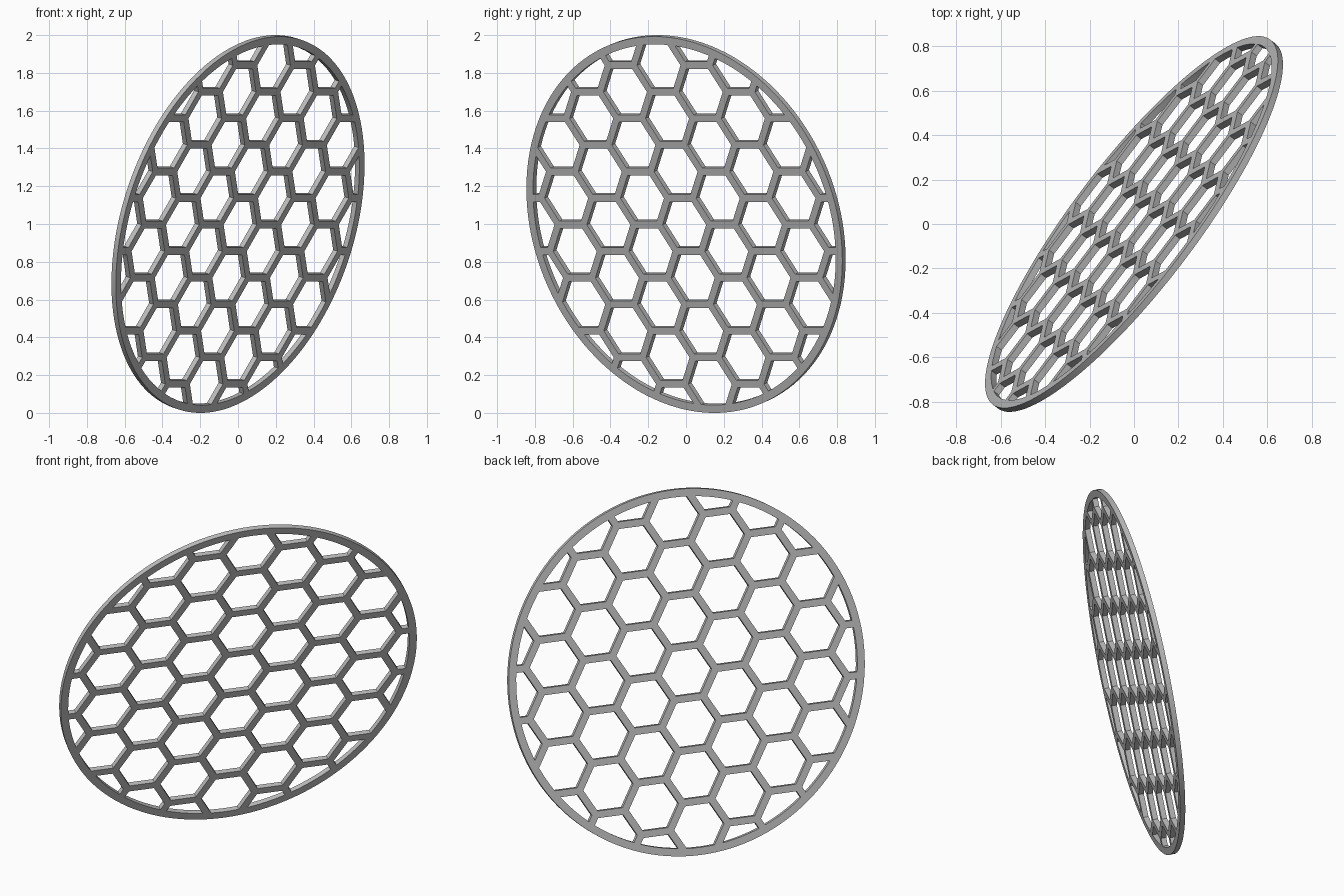
import bpy, bmesh
from math import cos, sin, pi, sqrt
from mathutils import Matrix, Vector

if "Cube" in bpy.data.objects:
    bpy.data.objects.remove(bpy.data.objects["Cube"], do_unlink=True)

RADIUS, RIM, THICK = 1.031, 0.043, 0.03
SIDE, BAR = 0.168, 0.04             # honeycomb cell side and bar width
SEGMENTS = 128

# Disc orientation: across is level, up climbs the disc, normal faces front right
normal = Vector((0.7694, -0.5847, -0.257)).normalized()
across = Vector((-normal.y, normal.x, 0)).normalized()
up = normal.cross(across)
placement = Matrix.Translation((0, 0, 1)) @ Matrix((across, up, normal)).transposed().to_4x4()

grey = bpy.data.materials.new("plain_grey")
grey.use_nodes = True
colour = (0.5, 0.5, 0.5, 1)
grey.diffuse_color = colour
grey.node_tree.nodes["Principled BSDF"].inputs["Base Color"].default_value = colour


def add_object(name, bm):
    bmesh.ops.recalc_face_normals(bm, faces=bm.faces)
    mesh = bpy.data.meshes.new(name)
    bm.to_mesh(mesh)
    bm.free()
    mesh.materials.append(grey)
    ob = bpy.data.objects.new(name, mesh)
    bpy.context.collection.objects.link(ob)
    ob.matrix_world = placement
    return ob


def corner(centre, radius, i):
    return centre + Vector((cos(i * pi / 3), sin(i * pi / 3), 0)) * radius


# Honeycomb: a flat band around every cell, welded to its neighbours
bm = bmesh.new()
pitch = SIDE * sqrt(3)
hole = SIDE - BAR / sqrt(3)
for col in range(-5, 6):
    for row in range(-5, 6):
        centre = Vector((col * 1.5 * SIDE, (row + (col % 2) / 2) * pitch, 0))
        for i in range(6):
            band = [corner(centre, r, j) for r, j in
                    ((hole, i), (SIDE, i), (SIDE, i + 1), (hole, i + 1))]
            bm.faces.new([bm.verts.new(p) for p in band])
bmesh.ops.remove_doubles(bm, verts=bm.verts, dist=0.001)

# Trim the honeycomb to a circle just inside the rim
for i in range(SEGMENTS):
    out = Vector((cos(2 * pi * i / SEGMENTS), sin(2 * pi * i / SEGMENTS), 0))
    bmesh.ops.bisect_plane(bm, geom=bm.verts[:] + bm.edges[:] + bm.faces[:],
                           plane_co=out * (RADIUS - RIM + 0.004), plane_no=out,
                           clear_outer=True)
honeycomb = add_object("honeycomb_grid", bm)
solid = honeycomb.modifiers.new("thickness", "SOLIDIFY")
solid.thickness = THICK
solid.offset = 0

# Rim: a rectangular section spun into a ring
bm = bmesh.new()
section = [bm.verts.new((r, 0, z * THICK / 2)) for r, z in
           ((RADIUS - RIM, -1), (RADIUS, -1), (RADIUS, 1), (RADIUS - RIM, 1))]
edges = [bm.edges.new((section[i], section[(i + 1) % 4])) for i in range(4)]
bmesh.ops.spin(bm, geom=section + edges, cent=(0, 0, 0), axis=(0, 0, 1),
               angle=2 * pi, steps=SEGMENTS)
bmesh.ops.remove_doubles(bm, verts=bm.verts, dist=0.0001)
rim = add_object("outer_rim", bm)
bpy.ops.object.select_all(action="DESELECT")
rim.select_set(True)
bpy.context.view_layer.objects.active = rim
bpy.ops.object.shade_smooth_by_angle(angle=pi / 6)
